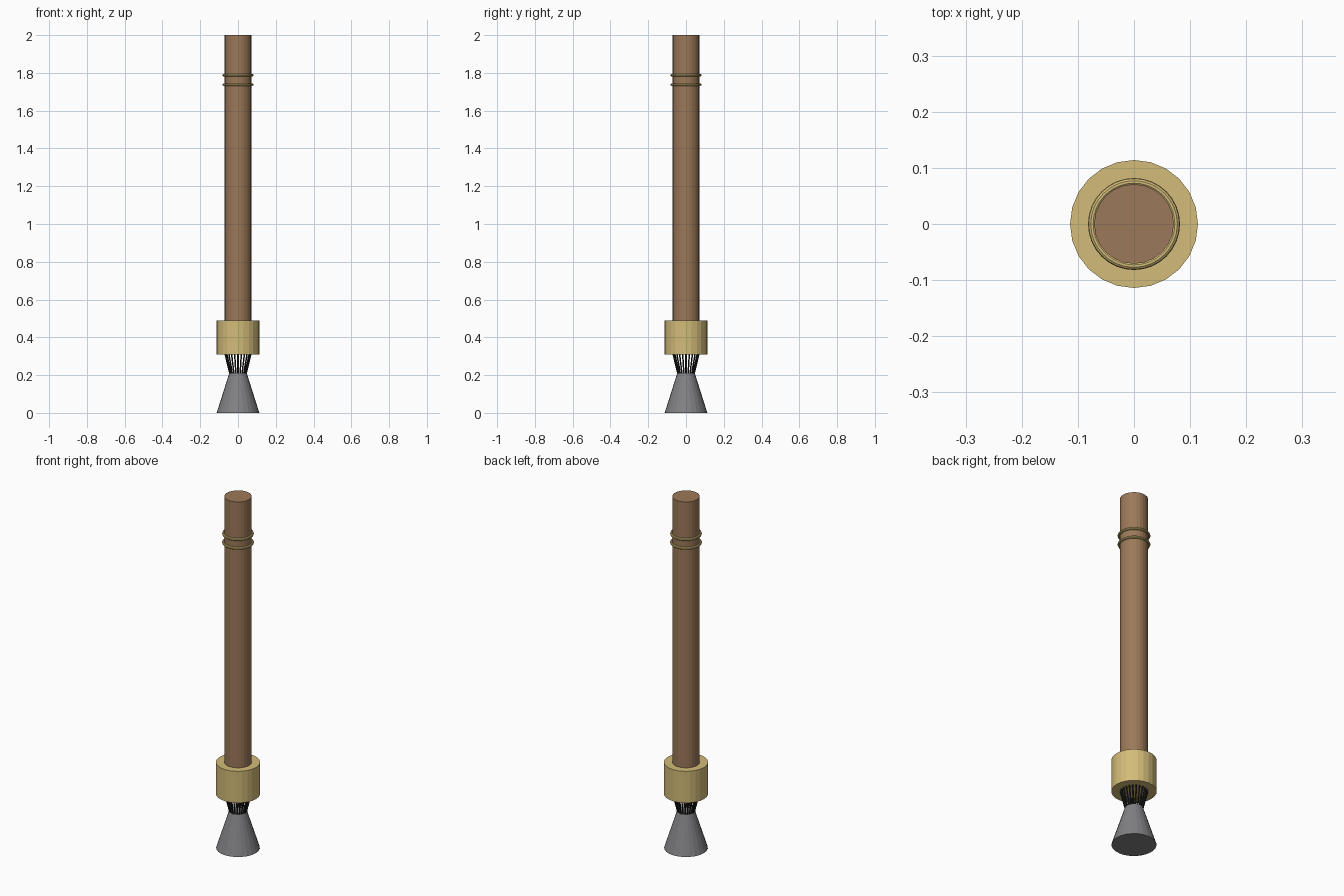
import bpy, math
from mathutils import Vector

if "Cube" in bpy.data.objects:
    bpy.data.objects.remove(bpy.data.objects["Cube"])

SIDES = 24

def material(name, rgb):
    m = bpy.data.materials.new(name)
    m.diffuse_color = (*rgb, 1)
    m.use_nodes = True
    m.node_tree.nodes["Principled BSDF"].inputs["Base Color"].default_value = m.diffuse_color
    return m

wood = material("wood", (0.33, 0.19, 0.10))
brass = material("brass", (0.65, 0.50, 0.19))
black = material("black", (0.02, 0.02, 0.02))
grey = material("grey", (0.22, 0.22, 0.23))

def finish(name, mat):
    o = bpy.context.object
    o.name = name
    o.data.materials.append(mat)
    return o

def frustum(name, r1, r2, z1, z2, mat):
    bpy.ops.mesh.primitive_cone_add(vertices=SIDES, radius1=r1, radius2=r2,
                                    depth=z2 - z1, location=(0, 0, (z1 + z2) / 2))
    return finish(name, mat)

# Wooden handle, brass collar and flared grey head
frustum("handle", 0.071, 0.071, 0.45, 2.0, wood)
frustum("collar", 0.114, 0.114, 0.308, 0.488, brass)
frustum("head", 0.113, 0.046, 0.0, 0.212, grey)

# Brass rings near the top of the handle
for i, z in enumerate((1.738, 1.788)):
    bpy.ops.mesh.primitive_torus_add(major_radius=0.075, minor_radius=0.007,
                                     major_segments=32, minor_segments=10,
                                     location=(0, 0, z))
    finish(f"ring_{i + 1}", brass)
    bpy.ops.object.shade_smooth_by_angle()

# Thin black strands binding the head to the collar
COUNT = 24
for i in range(COUNT):
    a = 2 * math.pi * i / COUNT
    d = Vector((math.cos(a), math.sin(a), 0))
    low = d * 0.042 + Vector((0, 0, 0.205))
    high = d * 0.069 + Vector((0, 0, 0.315))
    axis = high - low
    bpy.ops.mesh.primitive_cylinder_add(vertices=8, radius=0.004, depth=axis.length,
                                        location=(low + high) / 2,
                                        rotation=axis.to_track_quat('Z', 'Y').to_euler())
    finish(f"strand_{i + 1}", black)
